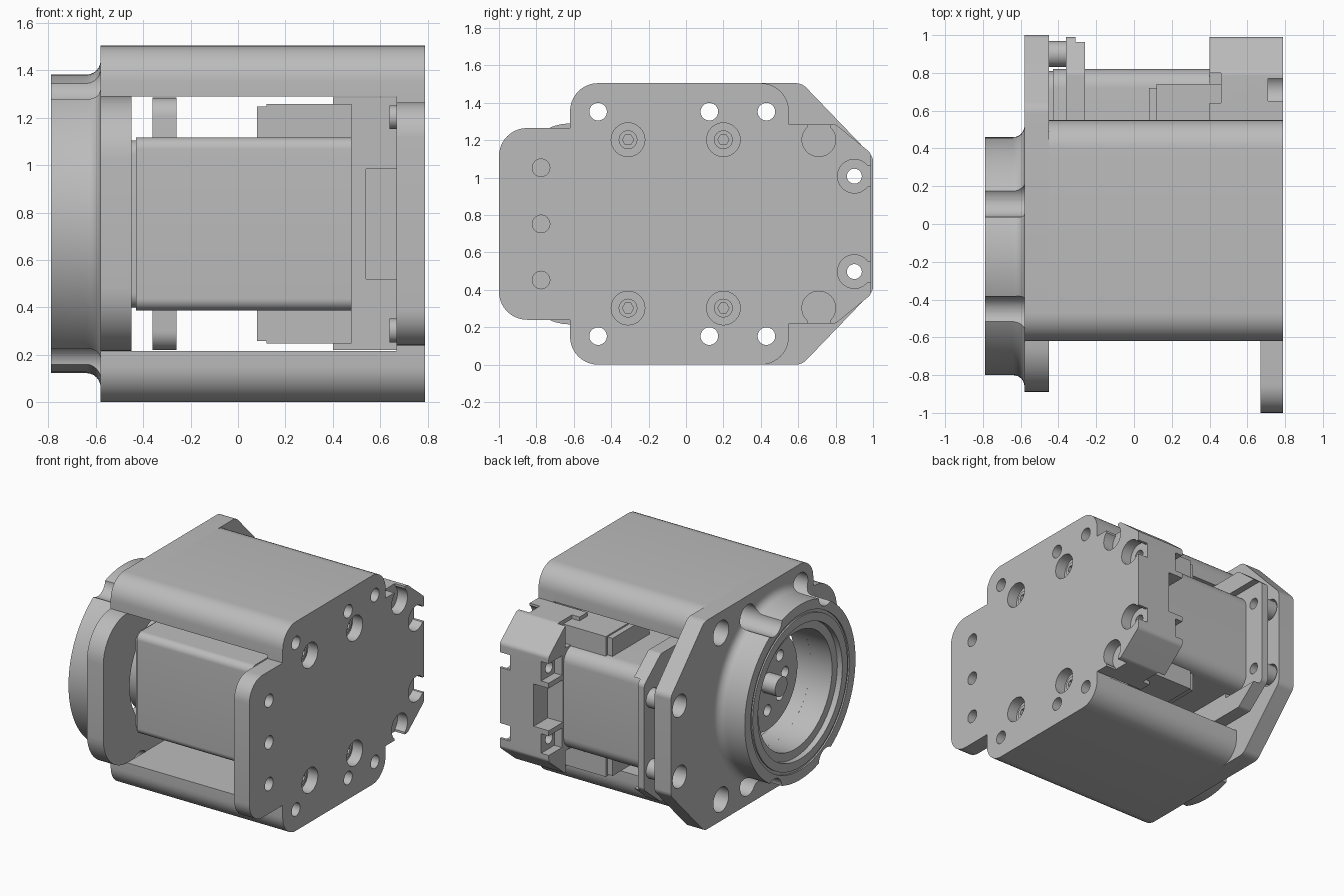
import bpy, bmesh, math
from mathutils import Vector, Matrix

if "Cube" in bpy.data.objects:
    bpy.data.objects.remove(bpy.data.objects["Cube"])

ZC = 0.7525              # mid height, everything mirrors about it
AXIS = -0.17             # y of the output shaft

grey = bpy.data.materials.new("machined grey")
grey.use_nodes = True
grey.diffuse_color = (0.5, 0.5, 0.5, 1)
grey.node_tree.nodes["Principled BSDF"].inputs["Base Color"].default_value = (0.5, 0.5, 0.5, 1)


def finish(name, bm):
    bmesh.ops.recalc_face_normals(bm, faces=bm.faces)
    mesh = bpy.data.meshes.new(name)
    bm.to_mesh(mesh)
    bm.free()
    mesh.materials.append(grey)
    ob = bpy.data.objects.new(name, mesh)
    bpy.context.collection.objects.link(ob)
    return ob


def rounded(points):
    """Fillet each (y, z, radius) corner of a closed outline."""
    out = []
    for i, (y, z, r) in enumerate(points):
        p = Vector((y, z))
        if r == 0:
            out.append(p)
            continue
        a = (Vector(points[i - 1][:2]) - p).normalized()
        b = (Vector(points[(i + 1) % len(points)][:2]) - p).normalized()
        half = a.angle(b) / 2
        centre = p + (a + b).normalized() * (r / math.sin(half))
        start = p + a * (r / math.tan(half)) - centre
        end = p + b * (r / math.tan(half)) - centre
        sweep = start.angle_signed(end)
        for k in range(11):
            out.append(centre + Matrix.Rotation(-sweep * k / 10, 2) @ start)
    return out


def prism(name, half, x0, x1):
    """Extrude along x an outline given by its upper half, mirrored about mid height."""
    pts = rounded(half + [(y, 2 * ZC - z, r) for y, z, r in reversed(half)])
    bm = bmesh.new()
    face = bm.faces.new([bm.verts.new((x0, p.x, p.y)) for p in pts])
    new = bmesh.ops.extrude_face_region(bm, geom=[face])["geom"]
    bmesh.ops.translate(bm, vec=(x1 - x0, 0, 0),
                        verts=[v for v in new if isinstance(v, bmesh.types.BMVert)])
    return finish(name, bm)


def rod(name, y, z, r, x0, x1, sides=32):
    bm = bmesh.new()
    m = Matrix.Translation(((x0 + x1) / 2, y, z)) @ Matrix.Rotation(math.pi / 2, 4, "Y")
    bmesh.ops.create_cone(bm, cap_ends=True, segments=sides, radius1=r, radius2=r,
                          depth=x1 - x0, matrix=m)
    return finish(name, bm)


def box(name, lo, hi):
    bm = bmesh.new()
    lo, hi = Vector(lo), Vector(hi)
    m = Matrix.Translation((lo + hi) / 2) @ Matrix.Diagonal((*(hi - lo), 1))
    bmesh.ops.create_cube(bm, size=1, matrix=m)
    return finish(name, bm)


def cut(ob, cutters):
    """Subtract the cutters for good, then discard them."""
    for c in cutters:
        c.hide_render = True
        mod = ob.modifiers.new("cut", "BOOLEAN")
        mod.operation, mod.solver, mod.object = "DIFFERENCE", "EXACT", c
    dg = bpy.context.evaluated_depsgraph_get()
    mesh = bpy.data.meshes.new_from_object(ob.evaluated_get(dg))
    ob.modifiers.clear()
    ob.data = mesh
    for c in cutters:
        bpy.data.objects.remove(c)


def holes(ys, dz, r, x0, x1):
    return [rod("cutter", y, ZC + s * dz, r, x0, x1) for y in ys for s in (-1, 1)]


BOLTS = (-0.47, 0.125, 0.43)

# Flange plate carrying the bearing ring
flange = prism("flange_plate", [(-0.89, 1.29, 0.27), (-0.62, 1.29, 0), (-0.62, 1.505, 0.15),
                                (0.62, 1.505, 0.08), (1.0, 1.11, 0.06)], -0.58, -0.45)
cut(flange, holes(BOLTS, 0.6, 0.088, -0.7, -0.4) + holes([0.9], 0.255, 0.08, -0.7, -0.4)
    + [rod("cutter", AXIS, ZC, 0.42, -0.7, -0.4, 64)])

# Bearing ring: turned profile with a base fillet, scalloped around the bolts
profile = [(-0.75, 0.42), (-0.75, 0.48), (-0.79, 0.48), (-0.79, 0.54), (-0.78, 0.54),
           (-0.78, 0.56), (-0.79, 0.56), (-0.79, 0.63)]
for k in range(7):
    a = math.pi / 2 * k / 6
    profile.append((-0.64 + 0.06 * math.sin(a), 0.69 - 0.06 * math.cos(a)))
profile += [(-0.57, 0.69), (-0.57, 0.42)]
bm = bmesh.new()
loop = [bm.verts.new((x, AXIS, ZC + r)) for x, r in profile]
edges = [bm.edges.new((loop[i - 1], loop[i])) for i in range(len(loop))]
bmesh.ops.spin(bm, geom=loop + edges, cent=(0, AXIS, ZC), axis=(1, 0, 0),
               angle=2 * math.pi, steps=96, use_merge=True)
bmesh.ops.remove_doubles(bm, verts=bm.verts, dist=0.0005)
ring = finish("bearing_ring", bm)
cut(ring, holes(BOLTS[:2], 0.6, 0.088, -0.9, -0.5))

# Upper and lower bridges joining both plates
for label, z0, z1, s in (("upper", 1.29, 1.505, 1), ("lower", 0, 0.215, -1)):
    pts = [(-0.62, 1.29, 0), (-0.62, 1.505, 0.15), (0.55, 1.505, 0.15), (0.55, 1.29, 0)]
    bm = bmesh.new()
    outline = rounded(pts)
    face = bm.faces.new([bm.verts.new((-0.45, p.x, ZC + s * (p.y - ZC))) for p in outline])
    new = bmesh.ops.extrude_face_region(bm, geom=[face])["geom"]
    bmesh.ops.translate(bm, vec=(1.12, 0, 0),
                        verts=[v for v in new if isinstance(v, bmesh.types.BMVert)])
    bridge = finish(label + "_bridge", bm)
    cut(bridge, [rod("cutter", y, ZC + s * 0.6, 0.047, -0.6, 0.8) for y in BOLTS])

# End plate with bolt holes and counterbores
end = prism("end_plate", [(-1, 1.265, 0.15), (-0.62, 1.265, 0), (-0.62, 1.505, 0.15),
                          (0.55, 1.505, 0.15)], 0.67, 0.79)
cut(end, holes(BOLTS, 0.6, 0.047, 0.6, 0.9)
    + holes((-0.31, 0.2), 0.45, 0.09, 0.71, 0.9)
    + holes([-0.775], 0.3, 0.047, 0.6, 0.9) + [rod("cutter", -0.775, ZC, 0.047, 0.6, 0.9)])
for y in (-0.31, 0.2):
    for s in (-1, 1):
        screw = rod("screw_head", y, ZC + s * 0.45, 0.05, 0.64, 0.73)
        cut(screw, [rod("cutter", y, ZC + s * 0.45, 0.03, 0.7, 0.8, 6)])

# Rear block: pocketed, with counterbores opening at its edges
REAR = [(0.8, 1.285, 0.04), (0.99, 1.13, 0.04)]
block = prism("rear_block", [(0.55, 1.285, 0)] + REAR, 0.4, 0.79)
tools = holes([0.71], 0.45, 0.09, 0.71, 0.9) + holes([0.9], 0.255, 0.09, 0.71, 0.9)
tools += holes([0.9], 0.255, 0.04, 0.3, 0.9)
tools += [box("cutter", (0.54, 0.5, 0.52), (0.67, 0.86, 0.985)),
          box("cutter", (0.3, 0.83, 0.6), (0.52, 1.1, 0.905))]
for s in (-1, 1):
    for lo, hi in (((0.71, 0.65, 0.45), (0.9, 0.77, 0.7)),
                   ((0.71, 0.9, 0.2), (0.9, 1.1, 0.31)),
                   ((0.3, 0.64, 0.37), (0.46, 0.8, 0.7)),
                   ((0.3, 0.84, 0.19), (0.46, 1.1, 0.33))):
        za, zb = sorted((ZC + s * lo[2], ZC + s * hi[2]))
        tools.append(box("cutter", (lo[0], lo[1], za), (hi[0], hi[1], zb)))
cut(block, tools)

# Servo motor body with its front cap and side blocks
prism("servo_body", [(-0.535, 1.118, 0.05), (0.82, 1.118, 0.1)], -0.43, 0.48)
prism("servo_cap", [(-0.52, 1.105, 0.06), (0.81, 1.105, 0.1)], -0.45, -0.43)
for label, s in (("upper", 1), ("lower", -1)):
    for part, x0, x1, y1, dz in (("side_block", 0.12, 0.48, 0.74, 0.505),
                                 ("side_step", 0.08, 0.12, 0.72, 0.495)):
        za, zb = sorted((ZC + s * 0.3, ZC + s * dz))
        box(label + "_" + part, (x0, 0.3, za), (x1, y1, zb))

# Output horn and shaft
horn = rod("output_horn", AXIS, ZC, 0.34, -0.53, -0.45, 64)
cut(horn, [rod("cutter", AXIS + 0.2 * math.cos(a), ZC + 0.2 * math.sin(a), 0.04, -0.6, -0.48, 20)
           for a in (k * math.pi / 4 for k in range(8))])
rod("output_shaft", AXIS, ZC, 0.07, -0.64, -0.5)

# Clamp plate around the servo, held off the flange by spacers
clamp = prism("clamp_plate", [(0.1, 1.285, 0.08)] + REAR, -0.36, -0.26)
step = [box("cutter", (-0.31, 0.66, ZC - 0.4), (-0.2, 1.1, ZC + 0.4))]
cut(clamp, step + holes([0.9], 0.255, 0.04, -0.5, -0.2))
for s in (-1, 1):
    spacer = rod("spacer", 0.9, ZC + s * 0.255, 0.068, -0.46, -0.35)
    cut(spacer, [rod("cutter", 0.9, ZC + s * 0.255, 0.04, -0.6, -0.2)])

# Smooth the round surfaces, keep edges crisp
bpy.ops.object.select_all(action="DESELECT")
for ob in bpy.context.collection.objects:
    if ob.type == "MESH" and ob.data.materials and ob.data.materials[0] == grey:
        ob.select_set(True)
        bpy.context.view_layer.objects.active = ob
bpy.ops.object.shade_smooth_by_angle(angle=math.radians(30))
